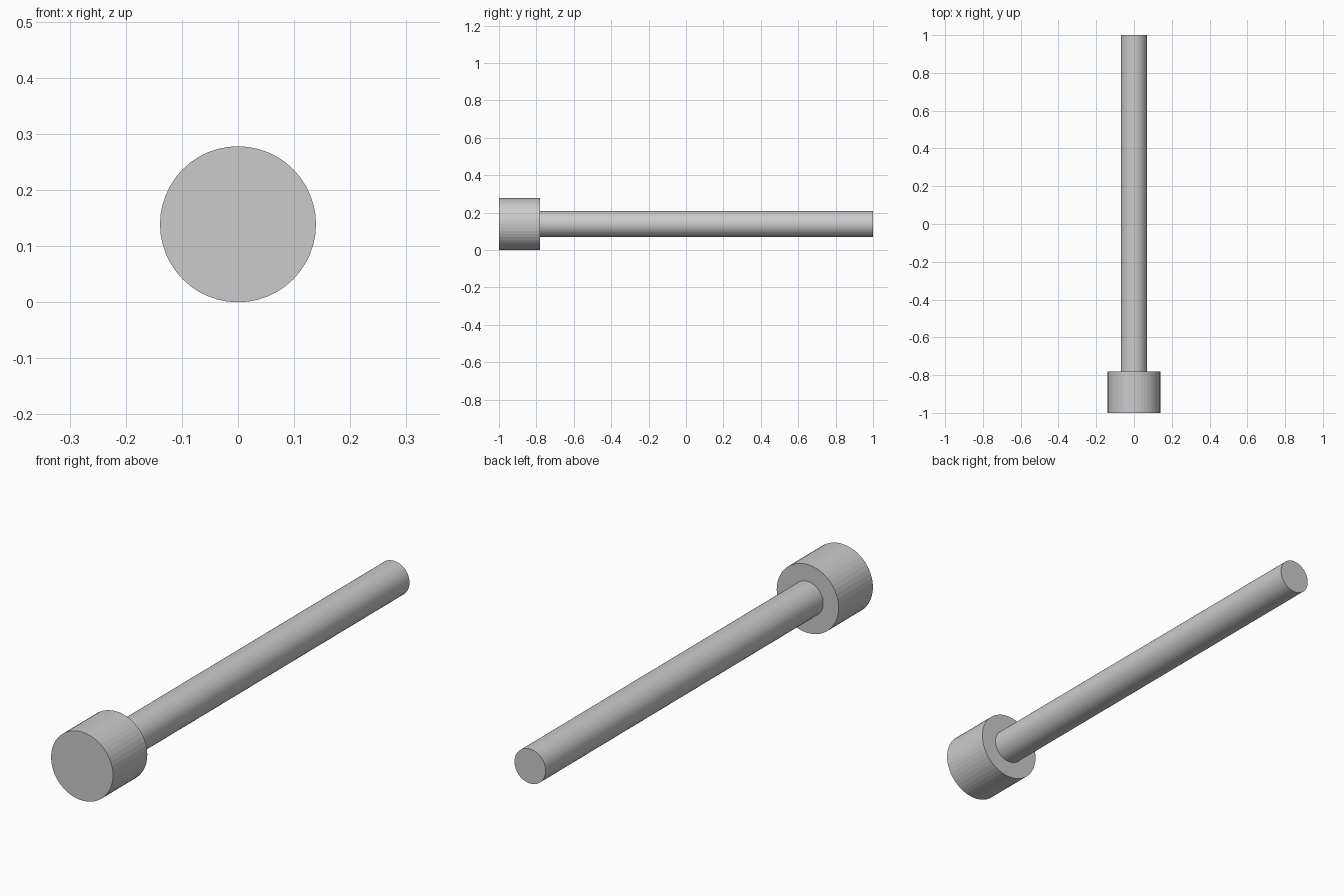
import bpy, bmesh
from math import tau
from mathutils import Matrix, Vector

if "Cube" in bpy.data.objects:
    bpy.data.objects.remove(bpy.data.objects["Cube"])

SIDES = 48
HEAD_R, SHAFT_R = 0.139, 0.07


def lathe(name, profile, height):
    """Revolve (radius, y) points around the y axis at the given height."""
    bm = bmesh.new()
    verts = [bm.verts.new((0, y, r)) for r, y in profile]
    edges = [bm.edges.new(pair) for pair in zip(verts, verts[1:])]
    bmesh.ops.spin(bm, geom=verts + edges, cent=(0, 0, 0), axis=(0, 1, 0),
                   angle=tau, steps=SIDES, use_merge=True)
    bmesh.ops.remove_doubles(bm, verts=bm.verts, dist=1e-5)
    # Flat end caps
    bmesh.ops.holes_fill(bm, edges=[e for e in bm.edges if e.is_boundary], sides=0)
    bmesh.ops.recalc_face_normals(bm, faces=bm.faces)
    bmesh.ops.transform(bm, matrix=Matrix.Translation(Vector((0, 0, height))), verts=bm.verts)
    mesh = bpy.data.meshes.new(name)
    bm.to_mesh(mesh)
    bm.free()
    obj = bpy.data.objects.new(name, mesh)
    bpy.context.collection.objects.link(obj)
    return obj


# Cap-head bolt: wide head at the front, stepping down to a plain shaft
lathe("bolt", [(HEAD_R, -1), (HEAD_R, -0.78), (SHAFT_R, -0.78), (SHAFT_R, 1)], HEAD_R)
